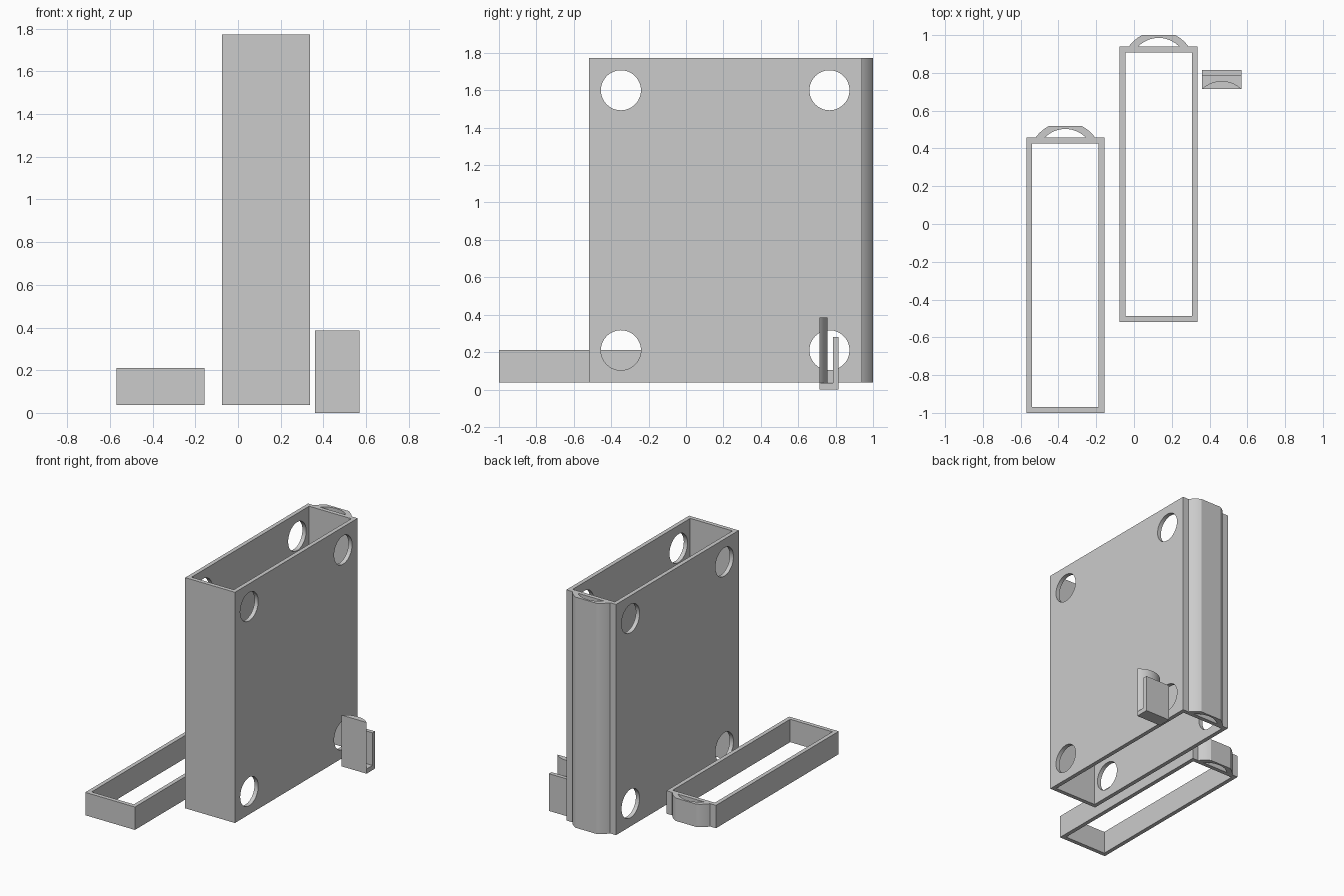
import bpy
import bmesh
from math import asin, cos, sin, sqrt, radians
from mathutils import Matrix

if "Cube" in bpy.data.objects:
    bpy.data.objects.remove(bpy.data.objects["Cube"])

grey = bpy.data.materials.new("plain grey")
grey.use_nodes = True
grey.diffuse_color = (0.6, 0.6, 0.6, 1)
grey.node_tree.nodes["Principled BSDF"].inputs["Base Color"].default_value = grey.diffuse_color

WIDTH, LENGTH, WALL, RIB = 0.413, 1.458, 0.031, 0.06


def make_object(name, bm):
    bmesh.ops.recalc_face_normals(bm, faces=bm.faces)
    mesh = bpy.data.meshes.new(name)
    bm.to_mesh(mesh)
    bm.free()
    mesh.materials.append(grey)
    obj = bpy.data.objects.new(name, mesh)
    bpy.context.collection.objects.link(obj)
    return obj


def extrude(name, points, z0, z1):
    """Prism from an outline in x and y."""
    bm = bmesh.new()
    base = bm.faces.new([bm.verts.new((x, y, z0)) for x, y in points])
    top = bmesh.ops.extrude_face_region(bm, geom=[base])["geom"]
    verts = [v for v in top if isinstance(v, bmesh.types.BMVert)]
    bmesh.ops.translate(bm, verts=verts, vec=(0, 0, z1 - z0))
    return make_object(name, bm)


def rectangle(x0, x1, y0, y1):
    return [(x0, y0), (x1, y0), (x1, y1), (x0, y1)]


def arc(cx, cy, radius, a0, a1, steps):
    """Arc points; angles measured from +y towards +x."""
    angles = [a0 + (a1 - a0) * i / steps for i in range(steps + 1)]
    return [(cx + radius * sin(a), cy + radius * cos(a)) for a in angles]


def lens(cx, y, half, height):
    """Flat in front, bulging towards the back."""
    radius = (half ** 2 + height ** 2) / (2 * height)
    a = asin(half / radius)
    return arc(cx, y + height - radius, radius, a, -a, 24)


def activate(obj):
    bpy.ops.object.select_all(action="DESELECT")
    obj.select_set(True)
    bpy.context.view_layer.objects.active = obj


def cut(obj, cutter):
    activate(obj)
    mod = obj.modifiers.new("cut", "BOOLEAN")
    mod.operation, mod.solver, mod.object = "DIFFERENCE", "EXACT", cutter
    bpy.ops.object.modifier_apply(modifier=mod.name)
    bpy.data.objects.remove(cutter)


def smooth(obj):
    activate(obj)
    bpy.ops.object.shade_smooth_by_angle(angle=radians(25))


def sleeve(name, x0, y0, z0, z1):
    """Open rectangular tube with a slotted clip rail on its back wall."""
    x1, back, cx = x0 + WIDTH, y0 + LENGTH, x0 + WIDTH / 2
    # Rail flanks are arcs, cut off flat at the back
    radius, drop = 0.193, 0.112
    wide = asin(sqrt(radius ** 2 - drop ** 2) / radius)
    narrow = asin(sqrt(radius ** 2 - (drop + RIB) ** 2) / radius)
    outline = [(x0, y0), (x1, y0), (x1, back)]
    outline += arc(cx, back - drop, radius, wide, narrow, 8)
    outline += arc(cx, back - drop, radius, -narrow, -wide, 8)
    outline.append((x0, back))
    obj = extrude(name, outline, z0, z1)
    inside = rectangle(x0 + WALL, x1 - WALL, y0 + WALL, back - WALL)
    cut(obj, extrude("inside_cutter", inside, z0 - 0.1, z1 + 0.1))
    slot = lens(cx, back, 0.108, 0.045)
    cut(obj, extrude("slot_cutter", slot, z0 - 0.1, z1 + 0.1))
    return obj


# Tall sleeve with four round holes through both side walls
tall = sleeve("tall_sleeve", -0.076, -0.518, 0.038, 1.772)
for y in (-0.348, 0.767):
    for z in (0.21, 1.6):
        bm = bmesh.new()
        place = Matrix.Translation((0.13, y, z)) @ Matrix.Rotation(radians(90), 4, "Y")
        bmesh.ops.create_cone(bm, cap_ends=True, segments=48, radius1=0.107,
                              radius2=0.107, depth=0.8, matrix=place)
        cut(tall, make_object("hole_cutter", bm))
smooth(tall)

# Short sleeve
smooth(sleeve("short_sleeve", -0.57, -1.0, 0.038, 0.21))

# Belt clip: curved tongue, base and flat back plate
left, right, front, rear = 0.36, 0.569, 0.714, 0.815
tongue = lens((left + right) / 2, front, (right - left) / 2, 0.043)
smooth(extrude("clip_tongue", tongue, 0.035, 0.385))
extrude("clip_base", rectangle(left, right, front, rear), 0, 0.035)
extrude("clip_back_plate", rectangle(left, right, 0.785, rear), 0.035, 0.28)
